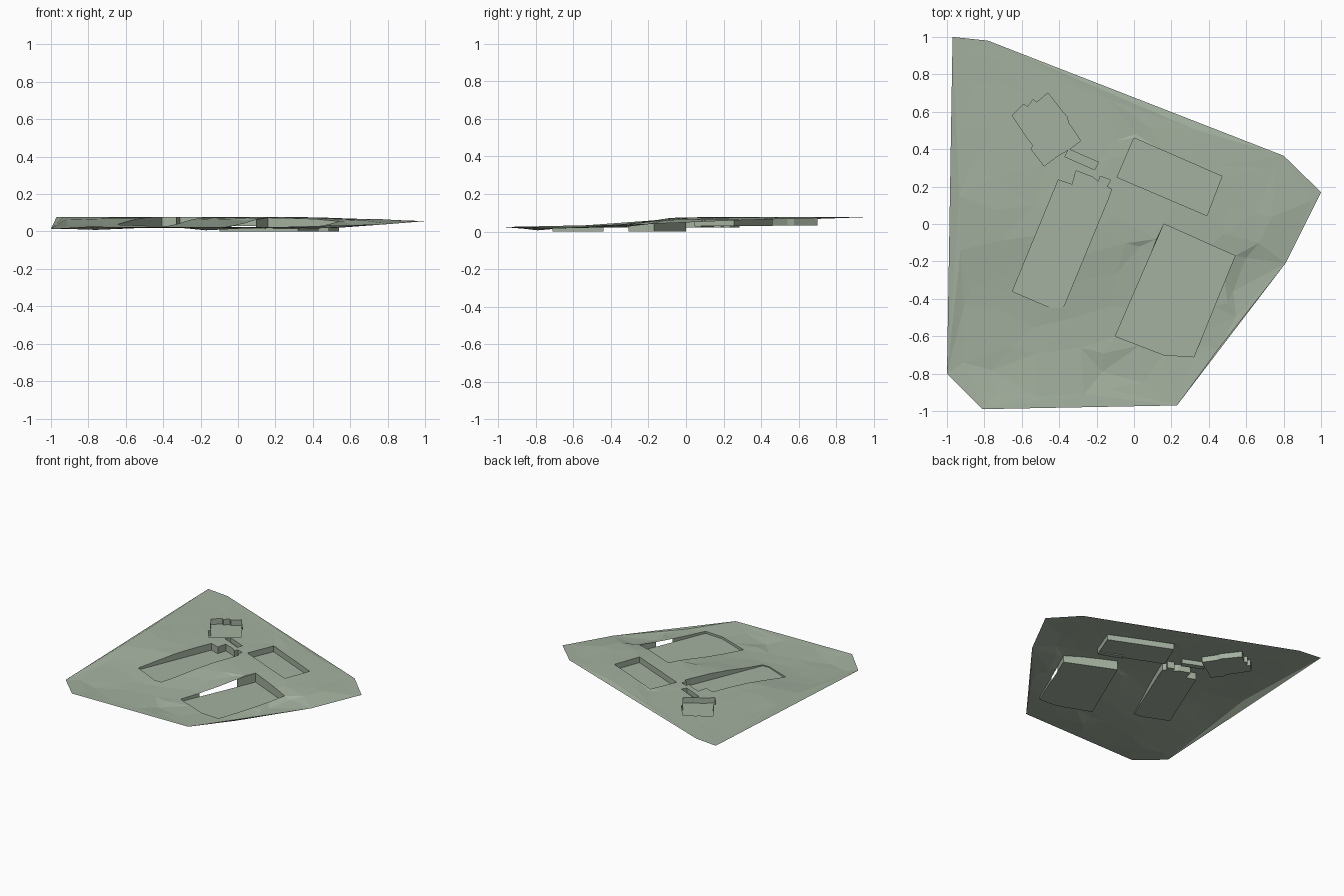
import bpy, bmesh, math, random
from mathutils import Vector
from mathutils.geometry import delaunay_2d_cdt

if "Cube" in bpy.data.objects:
    bpy.data.objects.remove(bpy.data.objects["Cube"])

random.seed(4)
mat = bpy.data.materials.new("ground_green")
mat.diffuse_color = (0.37, 0.44, 0.35, 1)
mat.use_nodes = True
mat.node_tree.nodes["Principled BSDF"].inputs["Base Color"].default_value = mat.diffuse_color

OUTLINE = [(-0.97, 1), (-1, -0.8), (-0.81, -0.99), (0.23, -0.97),
           (0.81, -0.21), (1, 0.17), (0.8, 0.365), (-0.78, 0.98)]

# Foundation pits: name -> (floor height, outline)
PITS = {
    "east_pit": (0.0, [(0.16, 0), (-0.1, -0.6), (0.16, -0.7), (0.32, -0.71), (0.54, -0.17)]),
    "north_pit": (0.03, [(0, 0.46), (-0.09, 0.25), (0.39, 0.045), (0.47, 0.255)]),
    "west_pit": (0.021, [(-0.65, -0.36), (-0.44, -0.45), (-0.38, -0.45), (-0.14, 0.13),
                         (-0.12, 0.185), (-0.145, 0.2), (-0.125, 0.235), (-0.18, 0.255),
                         (-0.19, 0.225), (-0.22, 0.25), (-0.31, 0.285), (-0.33, 0.21), (-0.405, 0.235)]),
    "northwest_pit": (0.032, [(-0.65, 0.58), (-0.575, 0.465), (-0.54, 0.42), (-0.55, 0.4),
                              (-0.48, 0.31), (-0.4, 0.37), (-0.345, 0.4), (-0.285, 0.445),
                              (-0.35, 0.54), (-0.36, 0.575), (-0.39, 0.61), (-0.46, 0.7),
                              (-0.52, 0.65), (-0.54, 0.665), (-0.57, 0.625), (-0.59, 0.64)]),
    "passage_pit": (0.04, [(-0.35, 0.4), (-0.37, 0.36), (-0.21, 0.29), (-0.19, 0.33)]),
}

# Terrain profile from front to back, falling gently to the east
PROFILE = [(-1, .026), (-0.8, .014), (-0.5, .024), (-0.3, .042), (-0.1, .069), (0.05, .076), (1.01, .078)]


def height(x, y):
    for (y0, z0), (y1, z1) in zip(PROFILE, PROFILE[1:]):
        if y <= y1:
            z = z0 + (z1 - z0) * (y - y0) / (y1 - y0)
            break
    return z - 0.035 * max(0, x - 0.4)


def split(poly, step):
    out = []
    for a, b in zip(poly, poly[1:] + poly[:1]):
        a, b = Vector(a), Vector(b)
        n = max(1, round((b - a).length / step))
        out += [a.lerp(b, i / n) for i in range(n)]
    return out


def inside(p, poly):
    hit = False
    for a, b in zip(poly, poly[1:] + poly[:1]):
        if (a[1] > p[1]) != (b[1] > p[1]):
            if p[0] < a[0] + (b[0] - a[0]) * (p[1] - a[1]) / (b[1] - a[1]):
                hit = not hit
    return hit


def make(name, verts, faces):
    me = bpy.data.meshes.new(name)
    me.from_pydata(verts, [], faces)
    me.materials.append(mat)
    ob = bpy.data.objects.new(name, me)
    bpy.context.collection.objects.link(ob)
    return ob


# Ground sheet: triangulated scatter with the pits cut out
rings = [[Vector(p) for p in OUTLINE]] + [split(p, 0.15) for _, p in PITS.values()]
pts, edges = [], []
for r in rings:
    s = len(pts)
    pts += r
    edges += [(s + i, s + (i + 1) % len(r)) for i in range(len(r))]
fixed = len(pts)
dips = [(-0.17, -0.79, -.008), (-0.16, -0.69, .004), (0.53, -0.36, -.012), (0.5, -0.42, .004),
        (0.74, 0.04, .004), (0.6, -0.18, -.01), (0.03, -0.12, -.008), (0.12, -0.08, .003),
        (-0.76, -0.78, -.006), (0.01, 0.48, -.006)]
pts += [Vector(d[:2]) for d in dips]
offset = {fixed + i: d[2] for i, d in enumerate(dips)}
for i in range(10):
    for j in range(10):
        p = Vector((-0.9 + 0.2 * i, -0.9 + 0.2 * j)) + Vector((random.uniform(-.06, .06), random.uniform(-.06, .06)))
        clear = all((p - q).length > 0.05 for q in pts)
        if clear and inside(p, OUTLINE) and not any(inside(p, q) for _, q in PITS.values()):
            offset[len(pts)] = random.uniform(-.0025, .0015)
            pts.append(p)
cv, _, cf, orig, _, _ = delaunay_2d_cdt(pts, edges, [], 0, 1e-5)
verts = [(v.x, v.y, height(v.x, v.y) + (offset.get(o[0], 0) if o else 0)) for v, o in zip(cv, orig)]
faces = []
for f in cf:
    c = sum((cv[i] for i in f), Vector((0, 0))) / len(f)
    if not any(inside(c, q) for _, q in PITS.values()):
        faces.append(f)
ground = make("ground_sheet", verts, faces)
bm = bmesh.new()
bm.from_mesh(ground.data)
bmesh.ops.delete(bm, geom=[v for v in bm.verts if not v.link_faces], context='VERTS')
for f in bm.faces:
    f.normal_update()
    if f.normal.z < 0:
        f.normal_flip()
bm.to_mesh(ground.data)
bm.free()


def wall_open(name, m):
    # the east pit's long sides are partly open
    if name != "east_pit":
        return False
    west = m.x < 0.14 and -0.5 < m.y < -0.09 and m.x < 0.16 + m.y * 0.4
    east = m.x > 0.35 and -0.49 < m.y < -0.28
    return west or east


# Pit floors and walls
for name, (z, poly) in PITS.items():
    r = split(poly, 0.15)
    n = len(r)
    v = [(p.x, p.y, z) for p in r] + [(p.x, p.y, height(p.x, p.y)) for p in r]
    f = [list(range(n))]
    for i in range(n):
        k = (i + 1) % n
        if not wall_open(name, (r[i] + r[k]) / 2):
            f.append([n + i, n + k, k, i])
    make(name, v, f)

# Sunken strip along the north pit's front edge
s = [(0.21, 0.12), (0.385, 0.05), (0.4, 0.08), (0.235, 0.15)]
make("north_pit_strip", [(x, y, .024) for x, y in s] + [(x, y, .03) for x, y in s],
     [[0, 1, 2, 3]] + [[4 + i, 4 + (i + 1) % 4, (i + 1) % 4, i] for i in range(4)])
